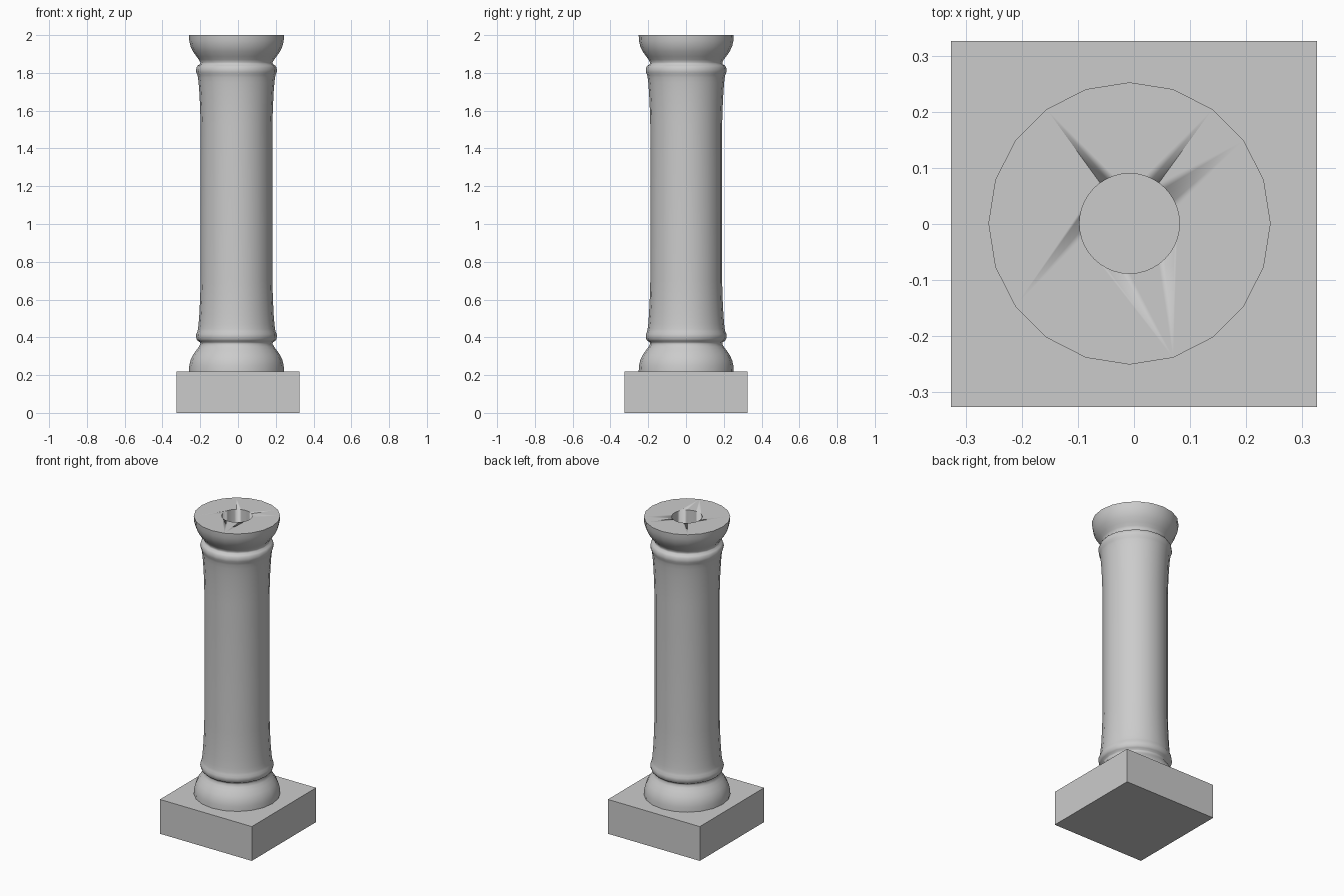
import bpy, bmesh
from math import cos, sin, tau, radians

if "Cube" in bpy.data.objects:
    bpy.data.objects.remove(bpy.data.objects["Cube"])

CX, CY = -0.008, 0.001   # column axis sits slightly off the plinth centre
SIDES = 20
BASE_Z, TOP_Z = 0.22, 2.0


def smooth(obj, angle):
    bpy.ops.object.select_all(action='DESELECT')
    obj.select_set(True)
    bpy.context.view_layer.objects.active = obj
    bpy.ops.object.shade_smooth_by_angle(angle=radians(angle))


def lathe(name, profile, sides):
    bm = bmesh.new()
    rings = [[bm.verts.new((r * cos(tau * i / sides), r * sin(tau * i / sides), z))
              for i in range(sides)] for r, z in profile]
    for a, b in zip(rings, rings[1:]):
        for i in range(sides):
            j = (i + 1) % sides
            bm.faces.new((a[i], a[j], b[j], b[i]))
    bm.faces.new(rings[0][::-1])
    bm.faces.new(rings[-1])
    mesh = bpy.data.meshes.new(name)
    bm.to_mesh(mesh)
    bm.free()
    obj = bpy.data.objects.new(name, mesh)
    obj.location = (CX, CY, 0)
    bpy.context.collection.objects.link(obj)
    return obj


# square plinth
bpy.ops.mesh.primitive_cube_add(size=1, location=(0, 0, BASE_Z / 2))
plinth = bpy.context.object
plinth.name = "plinth"
plinth.scale = (0.652, 0.652, BASE_Z)

# turned column: lower half (radius, height), mirrored for the capital
lower = [(0.2515, 0.22), (0.25, 0.25), (0.243, 0.28), (0.23, 0.307), (0.212, 0.333),
         (0.199, 0.35), (0.191, 0.365), (0.193, 0.374), (0.205, 0.381), (0.211, 0.39),
         (0.214, 0.404), (0.213, 0.417), (0.207, 0.431), (0.204, 0.445), (0.201, 0.47),
         (0.197, 0.52), (0.193, 0.60), (0.190, 0.70)]
upper = [(r, BASE_Z + TOP_Z - z) for r, z in reversed(lower)]
column = lathe("column", lower + upper, SIDES)

# round bore down the column
cutter = lathe("bore_cutter", [(0.089, BASE_Z + 0.002), (0.089, TOP_Z + 0.1)], 40)
cutter.hide_render = True
cutter.hide_viewport = False
cutter.display_type = 'WIRE'
smooth(column, 50)
smooth(cutter, 50)
bore = column.modifiers.new("bore", 'BOOLEAN')
bore.operation = 'DIFFERENCE'
bore.solver = 'EXACT'
bore.object = cutter
cutter.hide_set(True)
